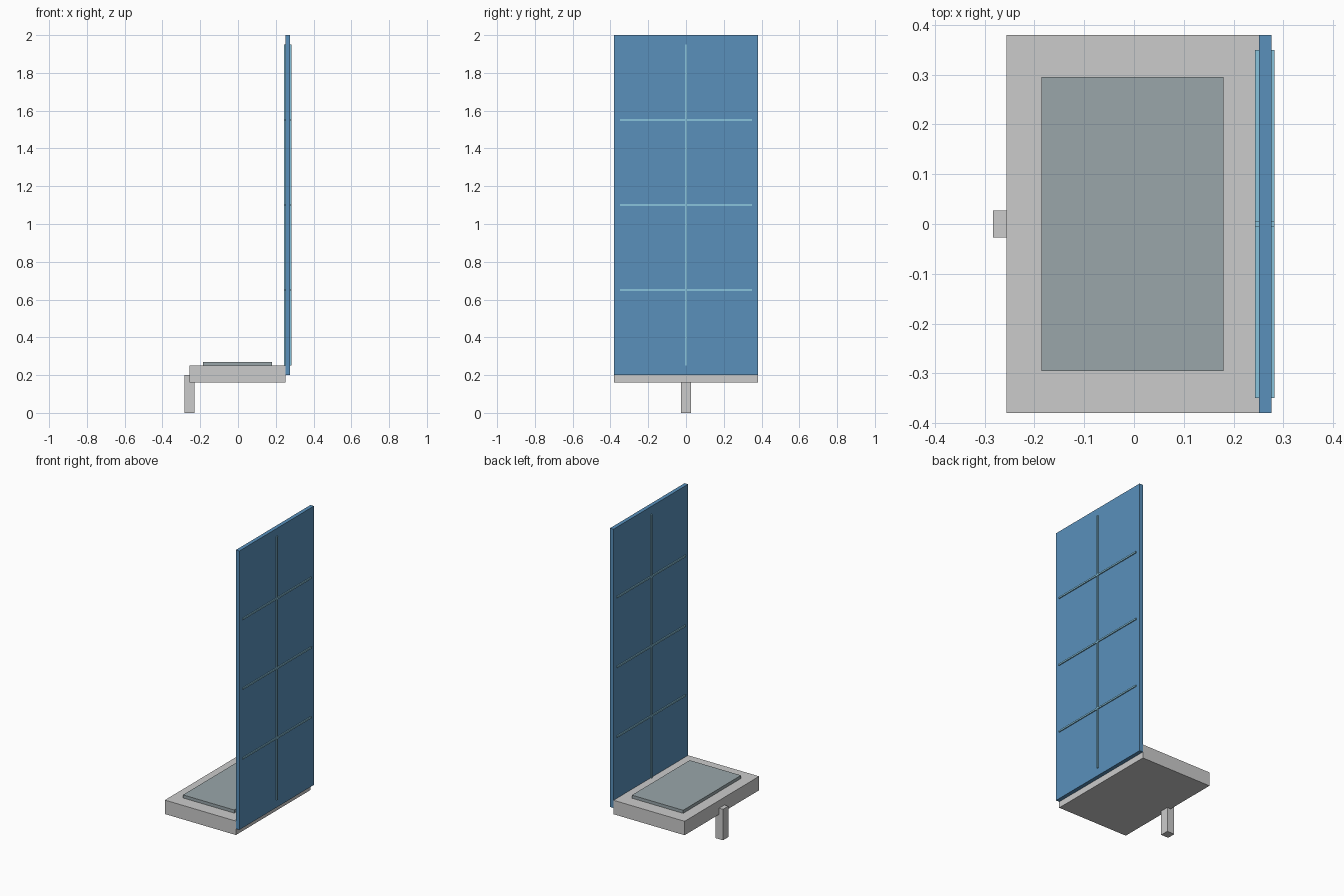
import bpy
import bmesh

if "Cube" in bpy.data.objects:
    bpy.data.objects.remove(bpy.data.objects["Cube"])


def material(name, color):
    mat = bpy.data.materials.new(name)
    mat.diffuse_color = color
    mat.use_nodes = True
    mat.node_tree.nodes["Principled BSDF"].inputs["Base Color"].default_value = mat.diffuse_color
    return mat


def box(name, x, y, z, mat=None):
    """Box from (min, max) extents on each axis."""
    bm = bmesh.new()
    bmesh.ops.create_cube(bm, size=1)
    for v in bm.verts:
        v.co = [lim[1] if c > 0 else lim[0] for c, lim in zip(v.co, (x, y, z))]
    mesh = bpy.data.meshes.new(name)
    bm.to_mesh(mesh)
    bm.free()
    obj = bpy.data.objects.new(name, mesh)
    bpy.context.collection.objects.link(obj)
    if mat:
        mesh.materials.append(mat)
    return obj


blue = material("panel_blue", (0.10, 0.28, 0.50, 1))
light_blue = material("strip_light_blue", (0.25, 0.55, 0.72, 1))
plate_grey = material("plate_grey", (0.32, 0.38, 0.40, 1))

# Base slab, raised plate and mounting post
box("base_slab", (-0.256, 0.251), (-0.38, 0.38), (0.16, 0.25))
box("top_plate", (-0.186, 0.18), (-0.295, 0.295), (0.25, 0.27), plate_grey)
box("mounting_post", (-0.2835, -0.2305), (-0.0275, 0.0275), (0.0, 0.2))

# Tall panel
box("panel", (0.251, 0.276), (-0.38, 0.38), (0.2, 2.0), blue)

# Grid strips standing proud of both panel faces
strip_x = (0.2435, 0.2825)
box("vertical_strip", strip_x, (-0.005, 0.005), (0.25, 1.95), light_blue)
for i, z in enumerate((0.65, 1.10, 1.55)):
    box(f"horizontal_strip_{i + 1}", strip_x, (-0.35, 0.35),
        (z - 0.005, z + 0.005), light_blue)
